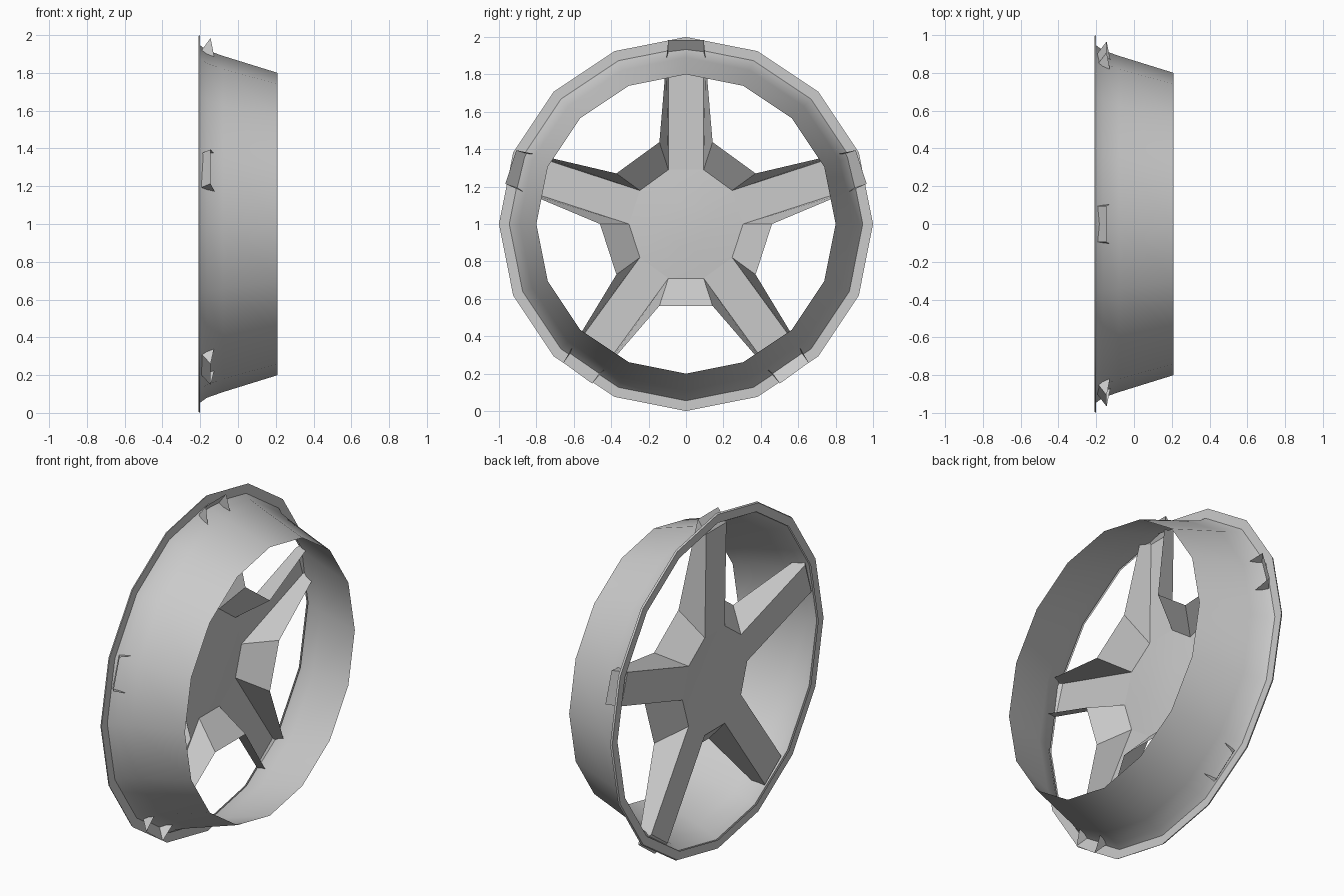
import bpy, math

if "Cube" in bpy.data.objects:
    bpy.data.objects.remove(bpy.data.objects["Cube"])

def make(name, verts, faces, smooth=None):
    me = bpy.data.meshes.new(name)
    me.from_pydata(verts, [], faces)
    me.update()
    ob = bpy.data.objects.new(name, me)
    bpy.context.collection.objects.link(ob)
    if smooth:
        bpy.ops.object.select_all(action='DESELECT')
        ob.select_set(True)
        bpy.context.view_layer.objects.active = ob
        bpy.ops.object.shade_smooth_by_angle(angle=math.radians(smooth))
    return ob

def polar(x, r, a, y=0.0):
    # point at radius r, sideways offset y, turned by a from straight up about the x axis
    return (x, r * math.sin(a) + y * math.cos(a), 1 + r * math.cos(a) - y * math.sin(a))

def lathe(name, profile, n, offset=0.0, smooth=None):
    verts = [polar(x, r, offset + 2 * math.pi * i / n) for x, r in profile for i in range(n)]
    faces = [(k * n + i, k * n + (i + 1) % n, (k + 1) * n + (i + 1) % n, (k + 1) * n + i)
             for k in range(len(profile) - 1) for i in range(n)]
    return make(name, verts, faces, smooth)

# Rim: thin tapered barrel with a narrow upright flange at the outer face
lathe("rim", [(0.21, 0.80), (-0.08, 0.89), (-0.165, 0.92), (-0.20, 0.945),
              (-0.20, 1.0), (-0.21, 0.995), (-0.21, 0.945)], 16, 0, 40)

# Hub plate: shallow recessed face, open at the back
HUB_R, BACK_R = 0.305, 0.46
lathe("hub_plate", [(-0.19, HUB_R), (-0.175, 0.12), (-0.175, 0.001)],
      10, math.pi / 10, 30)

# Hub walls: flared facets between the spokes
verts, faces = [], []
for i in range(5):
    a = 2 * math.pi * i / 5 + math.pi / 10
    b = a + math.pi / 5
    k = len(verts)
    verts += [polar(-0.19, HUB_R, a), polar(-0.19, HUB_R, b),
              polar(-0.05, BACK_R, b), polar(-0.05, BACK_R, a)]
    faces.append((k, k + 1, k + 2, k + 3))
make("hub_walls", verts, faces)

# Spokes: open channels whose bent tips poke through the rim
h = HUB_R * math.cos(math.pi / 10)
w = HUB_R * math.sin(math.pi / 10)
hb = BACK_R * math.cos(math.pi / 10)
wb = BACK_R * math.sin(math.pi / 10)
half = [(-0.19, h, w), (-0.20, 0.91, 0.095), (-0.145, 0.985, 0.095),
        (-0.125, 0.88, 0.105), (-0.05, hb, wb)]
for i in range(5):
    a = 2 * math.pi * i / 5
    verts = [polar(x, r, a, s * y) for s in (-1, 1) for x, r, y in half]
    faces = [(0, 1, 6, 5), (1, 2, 7, 6),
             (0, 4, 3, 1), (1, 3, 2), (5, 6, 8, 9), (6, 7, 8)]
    make("spoke_%d" % (i + 1), verts, faces)
